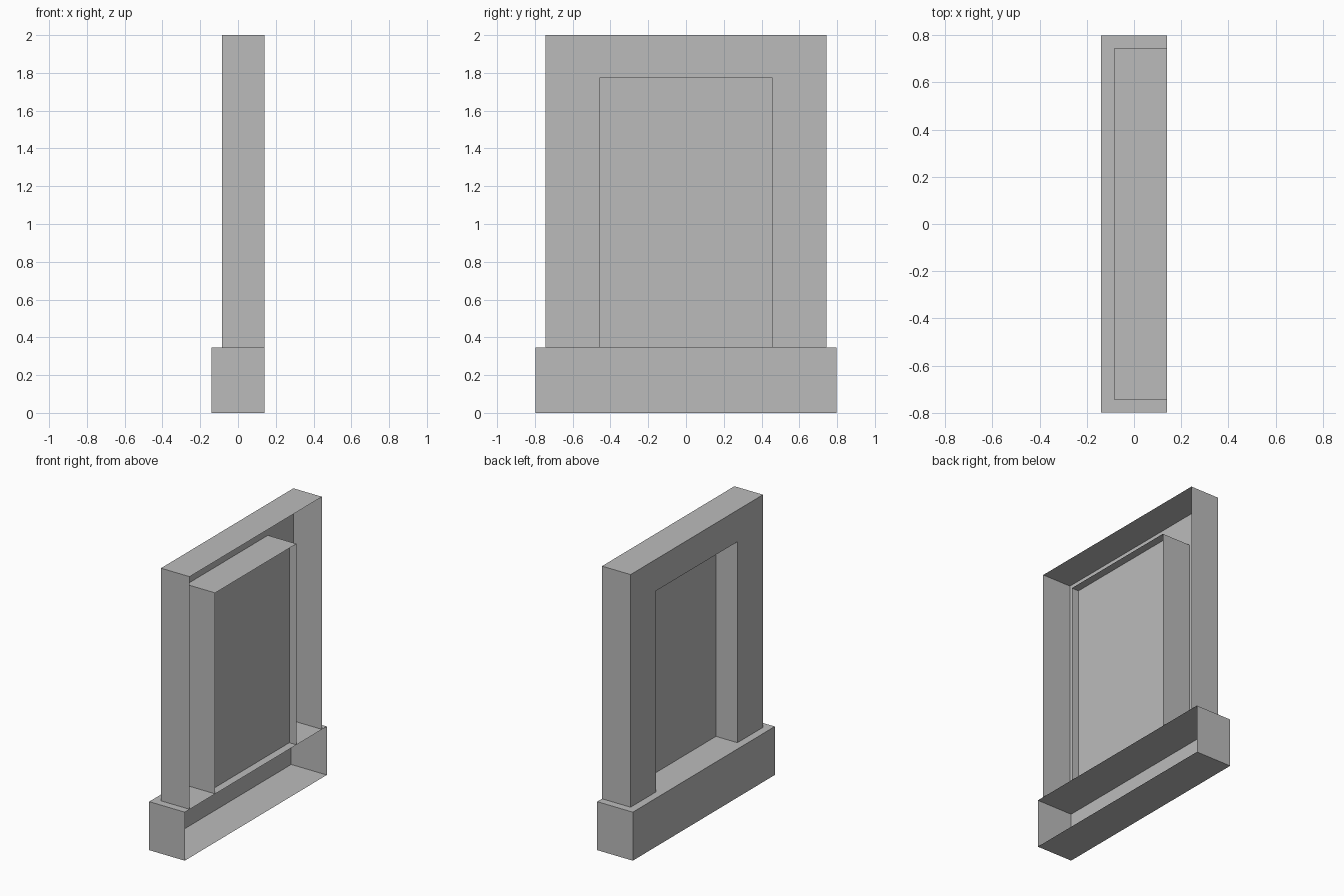
import bpy
import bmesh

if "Cube" in bpy.data.objects:
    bpy.data.objects.remove(bpy.data.objects["Cube"], do_unlink=True)

# Single plain grey material
grey = bpy.data.materials.new("plain grey")
grey.use_nodes = True
colour = (0.5, 0.5, 0.5, 1)
grey.diffuse_color = colour
grey.node_tree.nodes["Principled BSDF"].inputs["Base Color"].default_value = colour

BACK = 0.14       # open side
FACE = -0.085     # face of the upright surround
PANE = 0.084      # recessed panel
PLINTH_TOP = 0.345


def arch(half_width, top):
    """Three-sided outline in y and z, standing on the plinth."""
    return [(-half_width, PLINTH_TOP), (-half_width, top),
            (half_width, top), (half_width, PLINTH_TOP)]


def finish(name, bm):
    mesh = bpy.data.meshes.new(name)
    bm.to_mesh(mesh)
    bm.free()
    mesh.materials.append(grey)
    obj = bpy.data.objects.new(name, mesh)
    bpy.context.collection.objects.link(obj)


def flat_sheet(name, outline, x):
    bm = bmesh.new()
    bm.faces.new([bm.verts.new((x, y, z)) for y, z in outline])
    finish(name, bm)


def ribbon(name, outline, x0, x1, outward):
    """Sweep an open outline along x into thin walls."""
    bm = bmesh.new()
    near = [bm.verts.new((x0, y, z)) for y, z in outline]
    far = [bm.verts.new((x1, y, z)) for y, z in outline]
    for i in range(len(outline) - 1):
        face = bm.faces.new((near[i], near[i + 1], far[i + 1], far[i]))
        if outward:
            face.normal_flip()
    finish(name, bm)


# Plinth: a hollow box open at the +x side
bm = bmesh.new()
bmesh.ops.create_cube(bm, size=1)
for v in bm.verts:
    v.co.x *= 2 * BACK
    v.co.y *= 2 * 0.798
    v.co.z = (v.co.z + 0.5) * PLINTH_TOP
bm.normal_update()
open_side = [f for f in bm.faces if f.normal.x > 0.9]
bmesh.ops.delete(bm, geom=open_side, context='FACES')
finish("plinth", bm)

# Upright surround with a recessed opening
outer = arch(0.744, 2.0)
inner = arch(0.457, 1.775)
ribbon("surround_walls", outer, FACE, BACK, True)
flat_sheet("surround_face", outer + inner[::-1], FACE)
ribbon("recess_walls", inner, FACE, BACK, False)
flat_sheet("recess_panel", inner, PANE)
